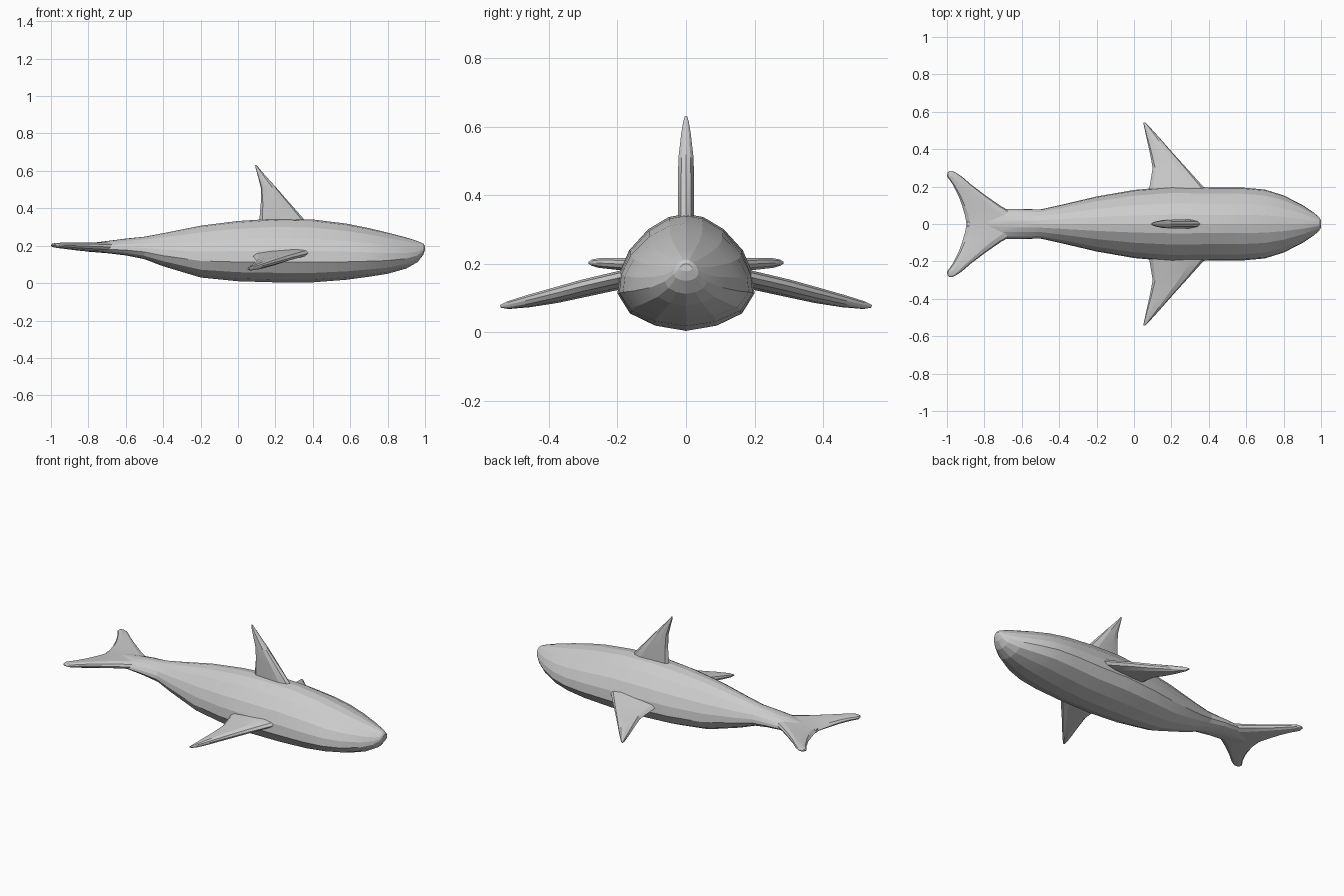
import bpy, bmesh, math
from mathutils import Vector

cube = bpy.data.objects.get("Cube")
if cube:
    bpy.data.objects.remove(cube)

grey = bpy.data.materials.new("skin_grey")
grey.use_nodes = True
colour = (0.6, 0.6, 0.6, 1)
grey.diffuse_color = colour
grey.node_tree.nodes["Principled BSDF"].inputs["Base Color"].default_value = colour


def loft(name, rings):
    """Skin closed rings with quads and cap both ends."""
    bm = bmesh.new()
    loops = [[bm.verts.new(p) for p in ring] for ring in rings]
    n = len(loops[0])
    for a, b in zip(loops, loops[1:]):
        for i in range(n):
            j = (i + 1) % n
            bm.faces.new((a[i], a[j], b[j], b[i]))
    bm.faces.new(loops[0])
    bm.faces.new(loops[-1])
    bmesh.ops.recalc_face_normals(bm, faces=bm.faces)
    mesh = bpy.data.meshes.new(name)
    bm.to_mesh(mesh)
    bm.free()
    mesh.materials.append(grey)
    obj = bpy.data.objects.new(name, mesh)
    bpy.context.collection.objects.link(obj)
    bpy.context.view_layer.objects.active = obj
    obj.select_set(True)
    bpy.ops.object.shade_smooth_by_angle(angle=math.radians(12))
    obj.select_set(False)
    return obj


def fin_ring(lead, trail, normal, thick):
    """Rounded blade section between a leading and a trailing point."""
    lead, trail, normal = Vector(lead), Vector(trail), Vector(normal)
    outline = [(0, 0), (.06, .6), (.25, 1), (.65, .95), (.93, .6), (1, 0)]
    upper = [lead.lerp(trail, t) + normal * thick * h for t, h in outline]
    lower = [lead.lerp(trail, t) - normal * thick * h for t, h in outline[-2:0:-1]]
    return upper + lower


# Body: x, bottom, top, half width
stations = [
    (-.89, .182, .203, .02), (-.80, .168, .213, .05), (-.70, .16, .225, .08),
    (-.60, .148, .238, .08), (-.50, .128, .248, .078), (-.40, .09, .267, .1),
    (-.20, .03, .307, .147), (0, .01, .332, .182), (.20, .004, .345, .2),
    (.40, .004, .34, .196), (.58, .018, .318, .195), (.70, .034, .294, .184),
    (.80, .05, .27, .153), (.90, .078, .244, .102), (.96, .112, .225, .062),
    (.99, .15, .212, .036), (1.0, .178, .2, .018)]
half = [(.25, .975), (.55, .87), (.83, .69), (.97, .5), (1, .32), (.82, .15), (.45, .045)]
section = [(0, 1)] + half + [(0, 0)] + [(-w, t) for w, t in reversed(half)]
loft("body", [[(x, w * s, lo + (hi - lo) * t) for w, t in section]
              for x, lo, hi, s in stations])

# Dorsal fin: z, leading x, trailing x, half thickness
dorsal = [(.30, .385, .11, .024), (.345, .35, .115, .024), (.43, .275, .122, .024),
          (.51, .205, .122, .022), (.58, .142, .104, .014), (.615, .112, .094, .008),
          (.632, .098, .092, .003)]
loft("dorsal_fin", [fin_ring((a, 0, z), (b, 0, z), (0, 1, 0), t) for z, a, b, t in dorsal])

# Pectoral fins: y, leading x, trailing x, leading z, trailing z, half thickness
pectoral = [(.13, .42, .07, .175, .155, .024), (.20, .37, .083, .158, .14, .024),
            (.30, .28, .1, .135, .118, .023), (.38, .207, .085, .114, .1, .021),
            (.46, .137, .067, .094, .086, .017), (.52, .083, .054, .08, .077, .011),
            (.542, .062, .05, .076, .075, .004)]
for side, name in ((1, "left"), (-1, "right")):
    loft(name + "_pectoral_fin",
         [fin_ring((a, side * y, za), (b, side * y, zb), (0, side * .2, .98), t)
          for y, a, b, za, zb, t in pectoral])

# Tail flukes: y, leading x, trailing x, height, half thickness
fluke = [(0, -.6, -.895, .192, .024), (.05, -.63, -.905, .192, .024),
         (.095, -.71, -.918, .194, .022), (.15, -.79, -.938, .197, .02),
         (.21, -.87, -.968, .2, .017), (.255, -.922, -1, .202, .014),
         (.275, -.953, -.997, .203, .009), (.284, -.972, -.986, .203, .003)]
span = [(-y, *rest) for y, *rest in reversed(fluke[1:])] + fluke
loft("tail_flukes", [fin_ring((a, y, z), (b, y, z), (0, 0, 1), t) for y, a, b, z, t in span])
